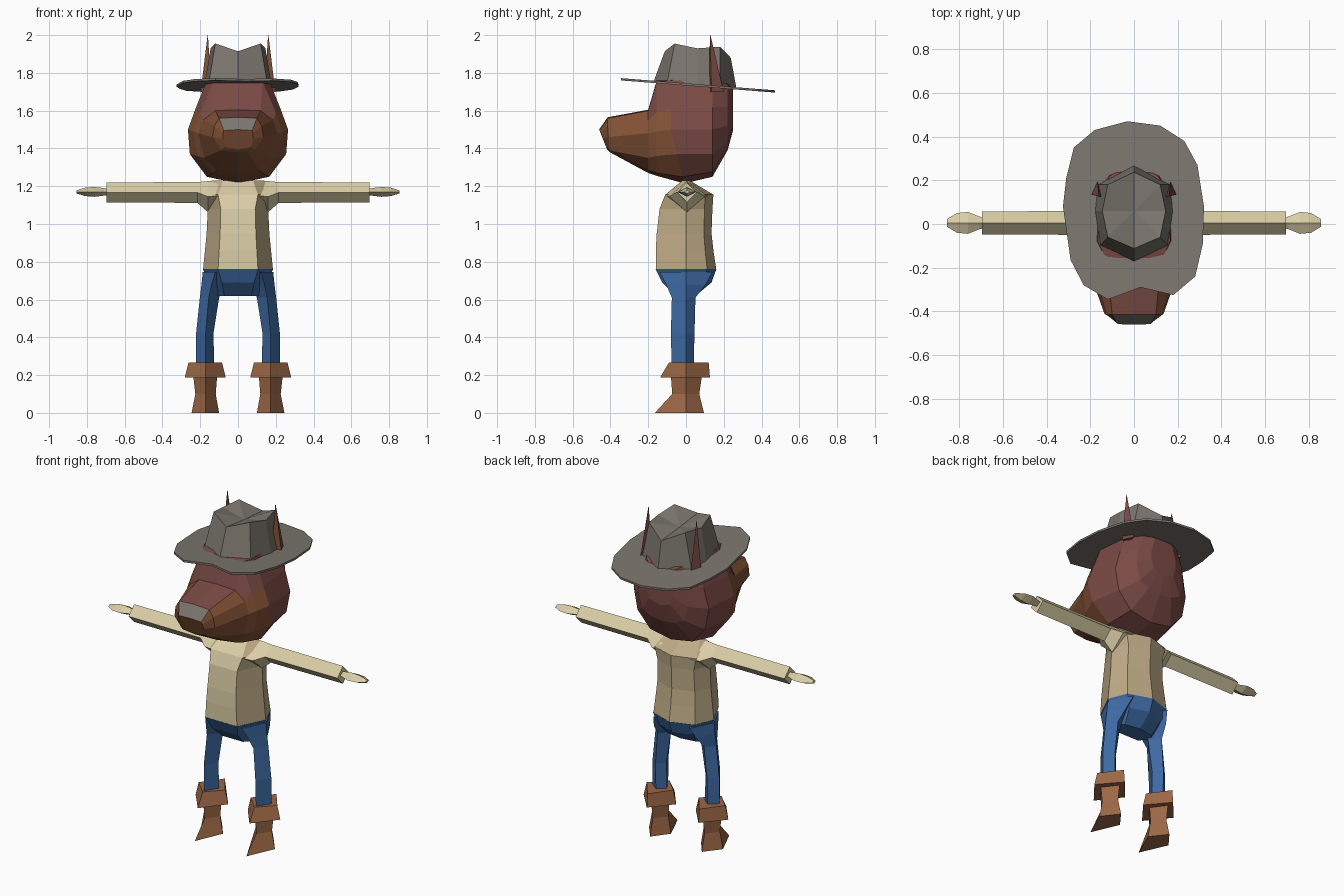
import bpy, bmesh

def material(name, rgb):
    m = bpy.data.materials.new(name)
    m.diffuse_color = (*rgb, 1)
    return m

CREAM = material("cream cloth", (0.70, 0.61, 0.38))
TAN = material("tan cloth", (0.52, 0.41, 0.24))
DENIM = material("blue denim", (0.048, 0.144, 0.37))
LEATHER = material("brown leather", (0.33, 0.135, 0.06))
FELT = material("grey felt", (0.20, 0.18, 0.155))
RED_FUR = material("red brown fur", (0.20, 0.07, 0.06))
BROWN_FUR = material("brown fur", (0.23, 0.085, 0.037))


def loft(name, rings, mats, rule=None, caps=(0, 0), fan=None):
    """Skin a list of equal point rings; rule(ring, strip) picks the material index."""
    bm = bmesh.new()
    loops = [[bm.verts.new(p) for p in ring] for ring in rings]
    n = len(rings[0])
    for i in range(len(loops) - 1):
        a, b = loops[i], loops[i + 1]
        for k in range(n):
            q = (k + 1) % n
            f = bm.faces.new((a[k], a[q], b[q], b[k]))
            f.material_index = rule(i, k) if rule else 0
    bm.faces.new(loops[0]).material_index = caps[0]
    if fan:                                   # sunken end
        c = bm.verts.new(fan)
        for k in range(n):
            bm.faces.new((loops[-1][k], loops[-1][(k + 1) % n], c))
    else:
        bm.faces.new(loops[-1]).material_index = caps[1]
    bmesh.ops.recalc_face_normals(bm, faces=bm.faces)
    mesh = bpy.data.meshes.new(name)
    bm.to_mesh(mesh)
    bm.free()
    for m in mats:
        mesh.materials.append(m)
    ob = bpy.data.objects.new(name, mesh)
    bpy.context.collection.objects.link(ob)
    return ob


def mirrored(half):
    """Close a half section (first and last point on x = 0)."""
    return half + [(-p[0], *p[1:]) for p in half[-2:0:-1]]


def diamond_z(x, x_out, x_in, y_front, y_back, z, s, y_mid=0):
    """Upright limb section: four corners facing front, out, back and in."""
    return [(s * x, y_front, z), (s * x_out, y_mid, z), (s * x, y_back, z), (s * x_in, y_mid, z)]


def diamond_x(x, zc, ry, rz, s):
    """Sideways limb section."""
    return [(s * x, 0.005, zc + rz), (s * x, 0.005 - ry, zc), (s * x, 0.005, zc - rz), (s * x, 0.005 + ry, zc)]


def torso_ring(z, w, yf, yb):
    return [(-0.57 * w, yf, z), (0.57 * w, yf, z), (w, 0, z), (0.75 * w, 0.7 * yb, z),
            (0, yb, z), (-0.75 * w, 0.7 * yb, z), (-w, 0, z)]


# Shirt: cream front panel, tan sides and back
loft("shirt", [torso_ring(*r) for r in (
    (0.76, 0.185, -0.16, 0.16), (0.86, 0.175, -0.16, 0.145), (0.95, 0.166, -0.155, 0.135),
    (1.08, 0.16, -0.14, 0.14), (1.155, 0.185, -0.11, 0.145), (1.23, 0.14, -0.02, 0.02))],
    [CREAM, TAN], lambda i, k: 0 if k == 0 else 1)

# Trouser seat
loft("trouser_seat", [torso_ring(*r) for r in (
    (0.762, 0.187, -0.161, 0.161), (0.69, 0.15, -0.125, 0.135), (0.62, 0.125, -0.055, 0.05))], [DENIM])

for s, side in ((-1, "left"), (1, "right")):
    # Arms and hands
    loft(side + "_sleeve", [diamond_x(x, zc, ry, rz, s) for x, zc, ry, rz in (
        (0.10, 1.15, 0.11, 0.08), (0.16, 1.145, 0.095, 0.082),
        (0.215, 1.167, 0.055, 0.055), (0.695, 1.167, 0.052, 0.053))], [CREAM])
    loft(side + "_hand", [diamond_x(x, 1.17, ry, rz, s) for x, ry, rz in (
        (0.68, 0.022, 0.015), (0.71, 0.03, 0.02), (0.76, 0.05, 0.026),
        (0.81, 0.045, 0.022), (0.855, 0.018, 0.008))], [CREAM])
    # Trouser legs
    loft(side + "_trouser_leg", [diamond_z(*r, s) for r in (
        (0.12, 0.187, 0.04, -0.14, 0.14, 0.745), (0.14, 0.193, 0.07, -0.105, 0.105, 0.68),
        (0.155, 0.202, 0.10, -0.075, 0.05, 0.61), (0.172, 0.222, 0.13, -0.08, 0.045, 0.42),
        (0.172, 0.222, 0.125, -0.075, 0.04, 0.22))], [DENIM])
    # Boots: flared cuff over a shaft with a pointed toe
    loft(side + "_boot_cuff", [diamond_z(*r, s) for r in (
        (0.172, 0.262, 0.085, -0.09, 0.12, 0.267), (0.172, 0.282, 0.065, -0.137, 0.127, 0.187))], [LEATHER])
    loft(side + "_boot", [diamond_z(*r, s) for r in (
        (0.172, 0.237, 0.11, -0.08, 0.085, 0.20), (0.172, 0.226, 0.118, -0.073, 0.07, 0.10),
        (0.172, 0.246, 0.10, -0.165, 0.095, 0.0))], [LEATHER])
    # Ears poking through the brim, brown at the front
    base = [(s * 0.14, 0.12, 1.70), (s * 0.198, 0.135, 1.70), (s * 0.168, 0.20, 1.70)]
    tip = [(s * 0.16 + (p[0] - s * 0.168) * 0.03, 0.128 + (p[1] - 0.15) * 0.03, 2.0) for p in base]
    loft(side + "_ear", [base, tip], [RED_FUR, BROWN_FUR], lambda i, k: 1 if k == 0 else 0)

# Head: sections from nose to back, each (y, lean below mid height, half outline of x, z)
SECTIONS = (
    (-0.46, 0.4, ((0, 1.50), (0.075, 1.495), (0.08, 1.48), (0.08, 1.45), (0.07, 1.41), (0.04, 1.40), (0, 1.395))),
    (-0.415, 0.1, ((0, 1.565), (0.10, 1.56), (0.125, 1.52), (0.135, 1.46), (0.088, 1.39), (0.05, 1.385), (0, 1.38))),
    (-0.20, 0, ((0, 1.605), (0.12, 1.60), (0.185, 1.55), (0.21, 1.48), (0.18, 1.35), (0.11, 1.285), (0, 1.27))),
    (-0.155, 0, ((0, 1.76), (0.13, 1.755), (0.20, 1.59), (0.235, 1.49), (0.215, 1.36), (0.13, 1.27), (0, 1.255))),
    (-0.08, 0.25, ((0, 1.78), (0.165, 1.76), (0.225, 1.61), (0.265, 1.50), (0.255, 1.37), (0.165, 1.25), (0, 1.215))),
    (0.14, 0, ((0, 1.78), (0.155, 1.76), (0.215, 1.62), (0.25, 1.50), (0.225, 1.37), (0.14, 1.275), (0, 1.25))),
    (0.22, 0, ((0, 1.75), (0.11, 1.74), (0.155, 1.62), (0.165, 1.52), (0.14, 1.43), (0.08, 1.40), (0, 1.39))),
    (0.25, 0, ((0, 1.72), (0.06, 1.71), (0.085, 1.62), (0.085, 1.57), (0.07, 1.52), (0.04, 1.51), (0, 1.50))),
)


def fur(i, k):
    j = min(k, 11 - k)                        # strip counted from the top on either side
    if i == 0 and j == 0:
        return 2                              # nose pad
    return 1 if (i < 2 and j >= 1) or (i < 4 and j >= 2) else 0


loft("head", [mirrored([(x, y + lean * max(0, 1.5 - z), z) for x, z in half])
              for y, lean, half in SECTIONS],
     [RED_FUR, BROWN_FUR, FELT], fur, caps=(1, 0))


# Hat: tilted irregular brim and a creased crown
def brim_z(y):
    return 1.767 - 0.079 * (y + 0.355)


BRIM = ((-0.03, 0.47), (0.12, 0.45), (0.23, 0.38), (0.29, 0.27), (0.32, 0.08), (0.315, -0.09),
        (0.28, -0.24), (0.18, -0.325), (0.03, -0.29), (-0.12, -0.345), (-0.23, -0.28),
        (-0.29, -0.165), (-0.325, 0.08), (-0.31, 0.21), (-0.275, 0.35), (-0.18, 0.43))
loft("hat_brim", [[(x, y, brim_z(y) + d) for x, y in BRIM] for d in (-0.006, 0.006)], [FELT])

crown_base = [(x, y, brim_z(y)) for x, y in
              ((0, -0.172), (0.155, -0.10), (0.178, 0.06), (0.165, 0.18), (0, 0.267))]
crown_top = [(0, -0.112, 1.915), (0.12, -0.06, 1.955), (0.145, 0.06, 1.93), (0.12, 0.18, 1.938), (0, 0.237, 1.88)]
loft("hat_crown", [mirrored(crown_base), mirrored(crown_top)], [FELT], fan=(0, 0.06, 1.895))
